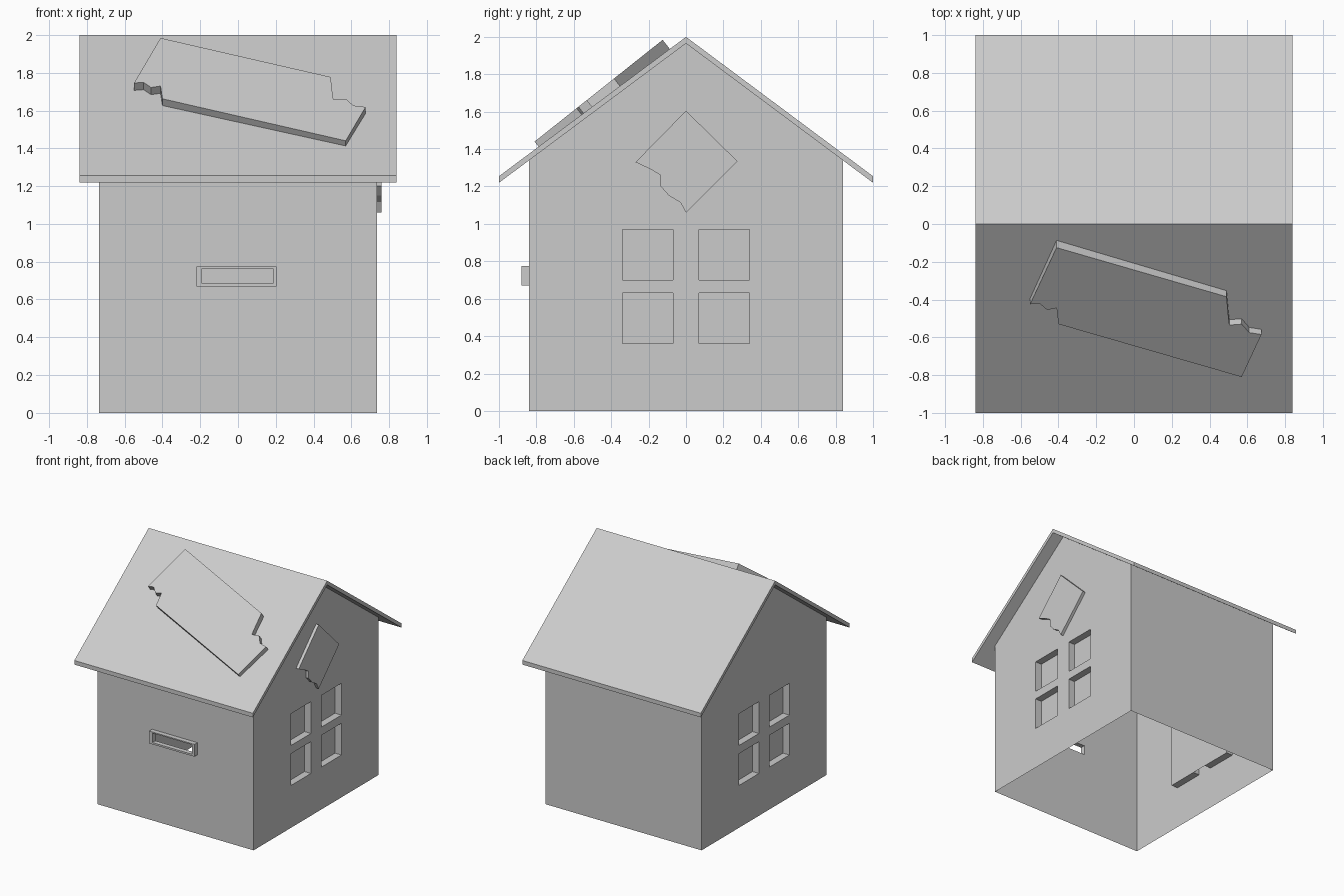
import bpy, bmesh
from mathutils import Vector
from mathutils.geometry import tessellate_polygon

if "Cube" in bpy.data.objects:
    bpy.data.objects.remove(bpy.data.objects["Cube"])


def make(name, loops, place, d0, d1=None, caps=(True, True)):
    """Flat outline with holes, optionally extruded from depth d0 to d1."""
    bm = bmesh.new()
    pts = [p for l in loops for p in l]
    tris = tessellate_polygon([[Vector((u, v, 0)) for u, v in l] for l in loops])
    depths = [d0] if d1 is None else [d0, d1]
    layers = [[bm.verts.new(place(u, v, d)) for u, v in pts] for d in depths]
    for layer, cap in zip(layers, caps):
        if cap:
            for t in tris:
                bm.faces.new([layer[i] for i in t])
    if d1 is not None:
        a, b = layers
        start = 0
        for l in loops:
            n = len(l)
            for i in range(n):
                p, q = start + i, start + (i + 1) % n
                bm.faces.new((a[p], a[q], b[q], b[p]))
            start += n
    bmesh.ops.recalc_face_normals(bm, faces=bm.faces)
    me = bpy.data.meshes.new(name)
    bm.to_mesh(me)
    bm.free()
    ob = bpy.data.objects.new(name, me)
    bpy.context.collection.objects.link(ob)
    return ob


def rect(u0, v0, u1, v1):
    return [(u0, v0), (u1, v0), (u1, v1), (u0, v1)]


W, D, EAVE, PEAK = 0.735, 0.84, 1.34, 1.965
SLOPE = 0.745


def side(s):
    return lambda u, v, d: (s * (W + d), u, v)


def front(u, v, d):
    return (u, -(D + d), v)


# gable walls with four-light windows
gable = [(-D, 0), (D, 0), (D, EAVE), (0, PEAK), (-D, EAVE)]
panes = [rect(y, z, y + 0.27, z + 0.27) for y in (-0.34, 0.07) for z in (0.36, 0.70)]
for s, label in ((1, "right"), (-1, "left")):
    make(label + "_gable_wall", [gable] + panes, side(s), 0)
    for i, p in enumerate(panes):
        make(f"{label}_window_jamb_{i}", [p], side(s), -0.06, 0, (False, False))
    make(label + "_window_pane", [rect(-0.34, 0.36, 0.34, 0.97)], side(s), -0.06)

# front wall with mail slot frame, and plain back wall
slot_out = rect(-0.22, 0.67, 0.205, 0.775)
slot_in = rect(-0.19, 0.685, 0.185, 0.765)
make("front_wall", [rect(-W, 0, W, EAVE), slot_out], front, 0)
make("mail_slot_frame", [slot_out, slot_in], front, 0, 0.04)
make("back_wall", [rect(-W, 0, W, EAVE)], lambda u, v, d: (u, D, v), 0)

# folded roof slab
roof = [(-1, 2 - SLOPE), (-1, PEAK - SLOPE), (0, PEAK),
        (1, PEAK - SLOPE), (1, 2 - SLOPE), (0, 2)]
make("roof", [roof], lambda u, v, d: (d, u, v), -0.84, 0.84)

# broken board nailed on the front roof slope
board = [(-0.41, -0.125), (0.49, -0.385), (0.50, -0.495), (0.505, -0.535),
         (0.57, -0.53), (0.61, -0.575), (0.675, -0.585), (0.57, -0.81),
         (-0.40, -0.53), (-0.41, -0.445), (-0.46, -0.455), (-0.50, -0.42),
         (-0.55, -0.425)]
make("roof_board", [board],
     lambda u, v, d: (u, v + 0.622 * d, 2.083 + 0.794 * v - 0.783 * d), 0, 0.064)

# broken diamond board on the right gable
diamond = [(0, 1.605), (0.275, 1.335), (0, 1.06), (-0.03, 1.115), (-0.09, 1.15),
           (-0.135, 1.2), (-0.135, 1.26), (-0.185, 1.29), (-0.27, 1.33)]
make("gable_board", [diamond], side(1), -0.005, 0.025)
